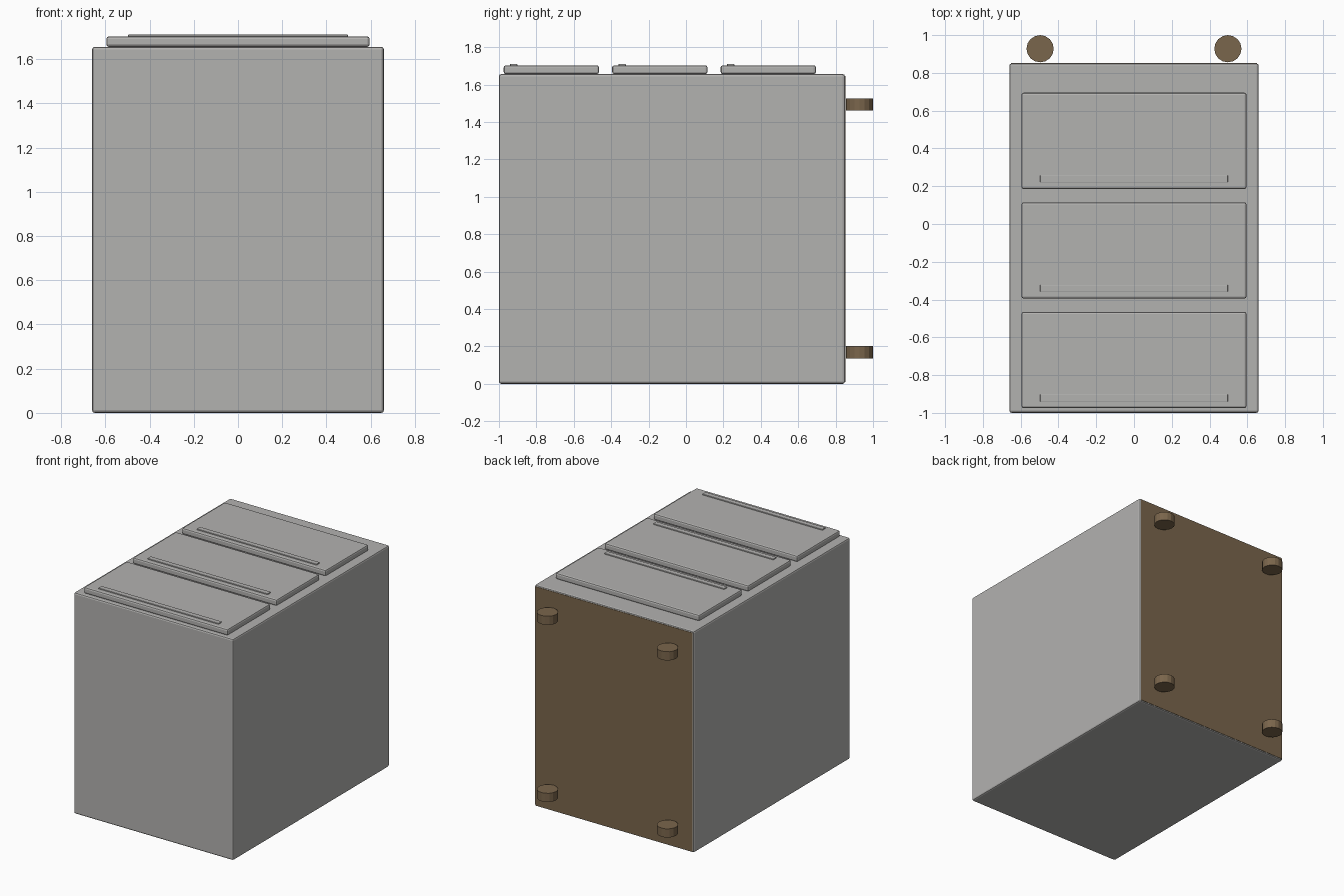
import bpy

if "Cube" in bpy.data.objects:
    bpy.data.objects.remove(bpy.data.objects["Cube"])


def material(name, rgb):
    m = bpy.data.materials.new(name)
    m.diffuse_color = (*rgb, 1.0)
    m.use_nodes = True
    m.node_tree.nodes["Principled BSDF"].inputs["Base Color"].default_value = m.diffuse_color
    return m


grey = material("warm_grey_paint", (0.45, 0.445, 0.435))
brown = material("brown_wood", (0.195, 0.132, 0.072))


def box(name, lo, hi, mat, bevel=0.0):
    """Box between two corners with an optional rounded edge."""
    centre = [(a + b) / 2 for a, b in zip(lo, hi)]
    bpy.ops.mesh.primitive_cube_add(size=1, location=centre)
    ob = bpy.context.object
    ob.name = name
    ob.scale = [b - a for a, b in zip(lo, hi)]
    bpy.ops.object.transform_apply(location=False, rotation=False, scale=True)
    ob.data.materials.append(mat)
    if bevel:
        mod = ob.modifiers.new("soft_edges", 'BEVEL')
        mod.width = bevel
        mod.segments = 2
    return ob


# Cabinet body
box("cabinet_body", (-0.66, -1.0, 0.0), (0.66, 0.85, 1.656), grey, 0.012)

# Brown base panel on the +y side
box("base_panel", (-0.65, 0.83, 0.01), (0.65, 0.852, 1.646), brown)

# Three drawer fronts, each with a slim grip along its edge
for i in range(3):
    y = -0.975 + i * 0.58
    box(f"drawer_front_{i + 1}", (-0.596, y, 1.656), (0.596, y + 0.51, 1.703), grey, 0.012)
    box(f"drawer_grip_{i + 1}", (-0.497, y + 0.035, 1.69), (0.497, y + 0.073, 1.711), grey, 0.003)

# Four round feet
for x in (-0.497, 0.497):
    for z in (0.169, 1.494):
        bpy.ops.mesh.primitive_cylinder_add(vertices=16, radius=0.072, depth=0.065,
                                            location=(x, 0.928, z))
        foot = bpy.context.object
        foot.name = "foot"
        foot.data.materials.append(brown)
